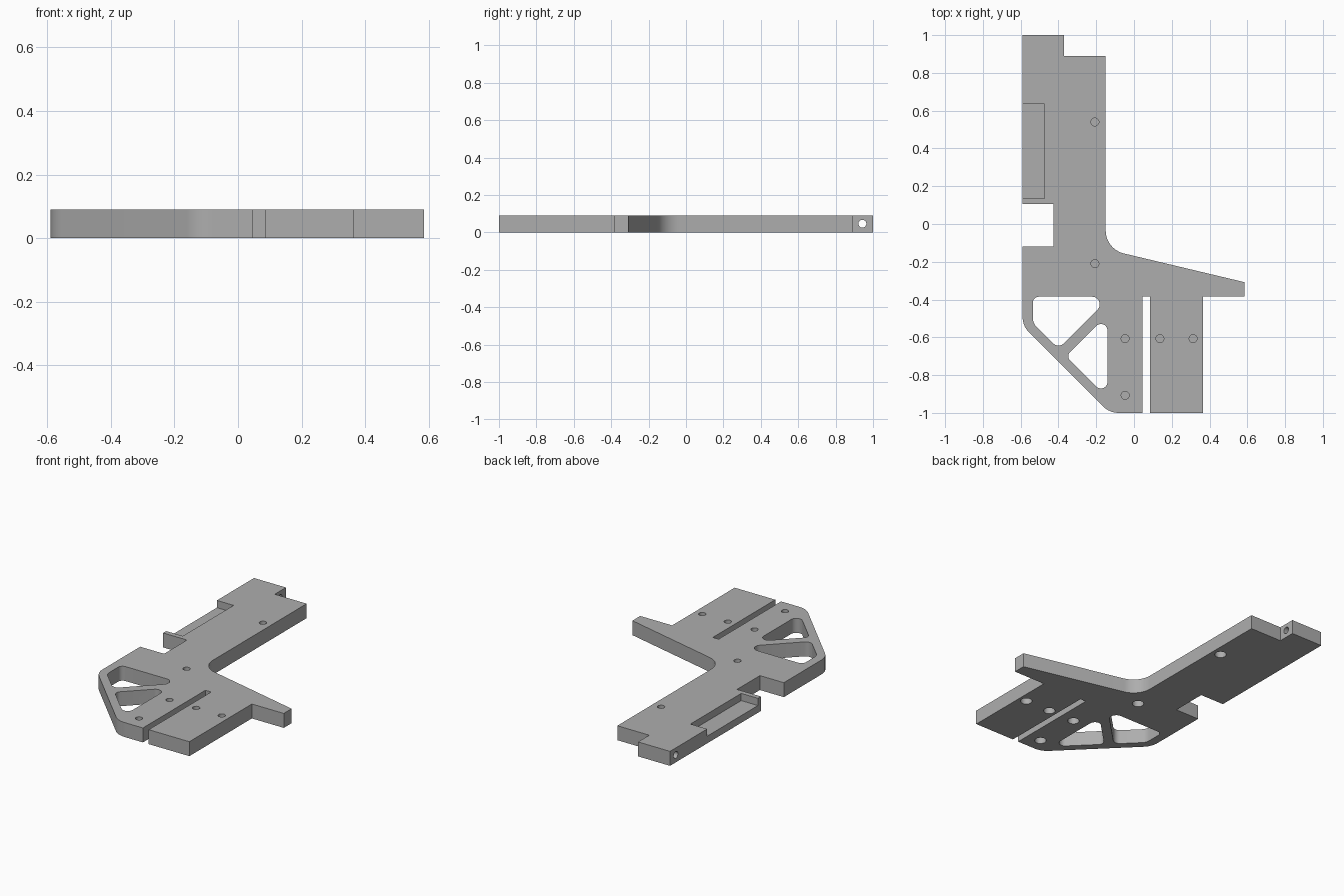
import bpy, bmesh, math
from mathutils import Vector, Matrix

if "Cube" in bpy.data.objects:
    bpy.data.objects.remove(bpy.data.objects["Cube"])

T = 0.09  # plate thickness

grey = bpy.data.materials.new("plain_grey")
grey.diffuse_color = (0.42, 0.42, 0.42, 1)
grey.use_nodes = True
grey.node_tree.nodes["Principled BSDF"].inputs["Base Color"].default_value = grey.diffuse_color


def rounded(points, steps=10):
    """Points are (x, y) or (x, y, radius); corners with a radius become arcs."""
    out = []
    n = len(points)
    for i, p in enumerate(points):
        c = Vector(p[:2])
        if len(p) < 3:
            out.append(c)
            continue
        a = (Vector(points[i - 1][:2]) - c).normalized()
        b = (Vector(points[(i + 1) % n][:2]) - c).normalized()
        half = a.angle(b) / 2
        centre = c + (a + b).normalized() * (p[2] / math.sin(half))
        start = c + a * (p[2] / math.tan(half)) - centre
        end = c + b * (p[2] / math.tan(half)) - centre
        turn = math.atan2(start.x * end.y - start.y * end.x, start.dot(end))
        for k in range(steps + 1):
            out.append(centre + Matrix.Rotation(turn * k / steps, 2) @ start)
    return out


def prism(name, points, z0, z1):
    bm = bmesh.new()
    face = bm.faces.new([bm.verts.new((p.x, p.y, z0)) for p in rounded(points)])
    top = bmesh.ops.extrude_face_region(bm, geom=[face])["geom"]
    bmesh.ops.translate(bm, vec=(0, 0, z1 - z0),
                        verts=[v for v in top if isinstance(v, bmesh.types.BMVert)])
    bmesh.ops.recalc_face_normals(bm, faces=bm.faces)
    mesh = bpy.data.meshes.new(name)
    bm.to_mesh(mesh)
    bm.free()
    ob = bpy.data.objects.new(name, mesh)
    bpy.context.collection.objects.link(ob)
    mesh.materials.append(grey)
    return ob


def disc(x, y, r, n=32):
    return [(x + r * math.cos(2 * math.pi * k / n),
             y + r * math.sin(2 * math.pi * k / n)) for k in range(n)]


# Plate outline, with slot, notch, arm and rounded corners
plate = prism("bracket_plate", [
    (-0.59, 1), (-0.59, 0.105), (-0.425, 0.105), (-0.425, -0.12), (-0.59, -0.12),
    (-0.59, -0.54, 0.12), (-0.13, -1, 0.12),
    (0.045, -1), (0.045, -0.385), (0.085, -0.385), (0.085, -1),
    (0.365, -1), (0.365, -0.385), (0.585, -0.385), (0.585, -0.308),
    (-0.15, -0.133, 0.125), (-0.15, 0.89), (-0.37, 0.89), (-0.37, 1)], 0, T)

cutters = []
# Two lightening windows
cutters.append(prism("upper_window_cutter", [
    (-0.535, -0.385, 0.03), (-0.535, -0.525, 0.06),
    (-0.40, -0.66, 0.04), (-0.125, -0.385, 0.04)], -0.1, 0.2))
cutters.append(prism("lower_window_cutter", [
    (-0.14, -0.48, 0.035), (-0.36, -0.70, 0.03), (-0.14, -0.92, 0.035)], -0.1, 0.2))

# Shallow side pocket
cutters.append(prism("pocket_cutter", [
    (-0.7, 0.135), (-0.475, 0.135), (-0.475, 0.635), (-0.7, 0.635)], 0.045, 0.2))

# Blind holes: small from above, wider from below
for x, y in [(-0.207, 0.54), (-0.207, -0.21), (-0.047, -0.607),
             (-0.047, -0.907), (0.137, -0.607), (0.313, -0.607)]:
    cutters.append(prism("top_hole_cutter", disc(x, y, 0.021), 0.06, 0.2))
    cutters.append(prism("bottom_bore_cutter", disc(x, y, 0.034), -0.1, 0.045))

# Cross hole through the end tab, along x
cross = prism("cross_hole_cutter", disc(0, 0, 0.021), -0.3, 0.3)
cross.data.transform(Matrix.Translation((-0.5, 0.943, 0.046))
                     @ Matrix.Rotation(math.pi / 2, 4, 'Y'))
cutters.append(cross)

# Cut everything out, then drop the cutters
bpy.context.view_layer.objects.active = plate
for c in cutters:
    mod = plate.modifiers.new("cut", 'BOOLEAN')
    mod.operation = 'DIFFERENCE'
    mod.solver = 'EXACT'
    mod.object = c
    bpy.ops.object.modifier_apply(modifier=mod.name)
    bpy.data.objects.remove(c)

plate.select_set(True)
bpy.ops.object.shade_smooth_by_angle(angle=math.radians(30))
